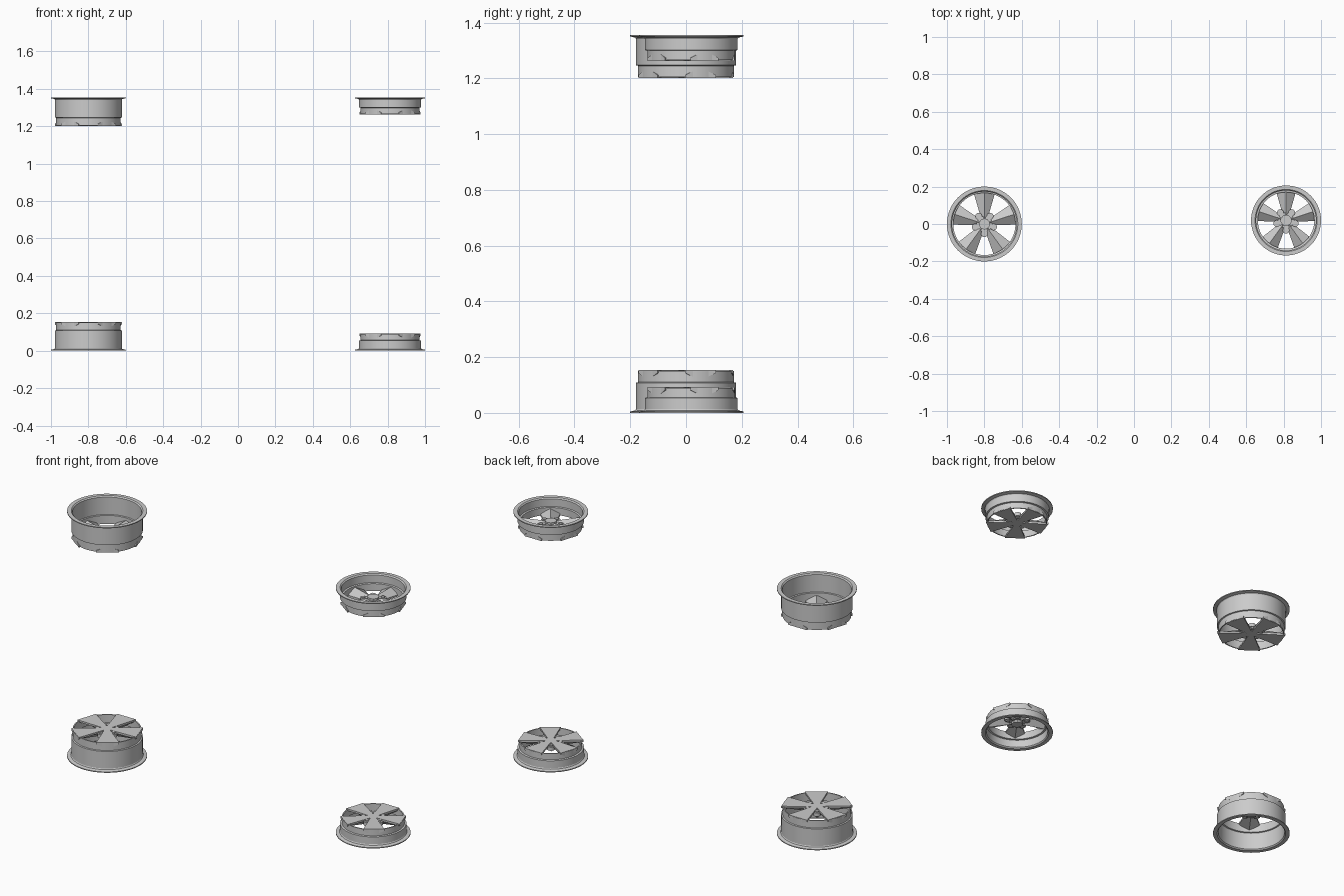
import bpy, bmesh, math
from mathutils import Matrix, Vector

if "Cube" in bpy.data.objects:
    bpy.data.objects.remove(bpy.data.objects["Cube"])

TOTAL = 1.355
SEG = 64


def finish(bm, name, place):
    bm.transform(place)
    bmesh.ops.recalc_face_normals(bm, faces=bm.faces)
    me = bpy.data.meshes.new(name)
    bm.to_mesh(me)
    bm.free()
    ob = bpy.data.objects.new(name, me)
    bpy.context.collection.objects.link(ob)
    bpy.ops.object.select_all(action='DESELECT')
    ob.select_set(True)
    bpy.context.view_layer.objects.active = ob
    bpy.ops.object.shade_smooth_by_angle(angle=math.radians(30))
    return ob


def lathe(bm, profile, seg=SEG):
    """Closed (radius, z) loop turned around the z axis."""
    rings = []
    for i in range(seg):
        a = 2 * math.pi * i / seg
        rings.append([bm.verts.new((r * math.cos(a), r * math.sin(a), z)) for r, z in profile])
    n = len(profile)
    for i in range(seg):
        p, q = rings[i], rings[(i + 1) % seg]
        for k in range(n):
            bm.faces.new((p[k], q[k], q[(k + 1) % n], p[(k + 1) % n]))


def cylinder(bm, r, z0, z1, sides, x=0, y=0, r_top=None):
    bmesh.ops.create_cone(bm, cap_ends=True, segments=sides, radius1=r,
                          radius2=r if r_top is None else r_top, depth=z1 - z0,
                          matrix=Matrix.Translation((x, y, (z0 + z1) / 2)))


def spoke(bm, angle, r_out, half_out, top):
    """Wedge with a flat front and a V-shaped back, widening to the rim."""
    rot = Matrix.Rotation(angle, 4, 'Z')
    ends = []
    for r, h in ((0.025, 0.016), (r_out, half_out)):
        sec = ((-h, top), (h, top), (h, top - 0.01), (0, top - 0.036), (-h, top - 0.01))
        ends.append([bm.verts.new(rot @ Vector((r, y, z))) for y, z in sec])
    a, b = ends
    bm.faces.new(a)
    bm.faces.new(b)
    for k in range(5):
        m = (k + 1) % 5
        bm.faces.new((a[k], a[m], b[m], b[k]))


def wheel(tag, cx, cy, lip, barrel, neck, step, height, half, upper):
    place = Matrix.Translation((cx, cy, 0))
    if upper:
        place = Matrix.Translation((cx, cy, TOTAL)) @ Matrix.Scale(-1, 4, (0, 0, 1))

    # rim barrel with flange and stepped neck
    bm = bmesh.new()
    t = 0.006
    lathe(bm, [(lip, 0), (lip, 0.005), (barrel + 0.003, 0.009), (barrel, 0.014),
               (barrel, step), (neck, step + 0.002), (neck, height - 0.002),
               (neck - t, height - 0.002), (neck - t, step - 0.004),
               (barrel - t, step - 0.006), (barrel - t, 0.006), (barrel, 0)])
    finish(bm, tag + "_rim", place)

    # five spokes
    bm = bmesh.new()
    for i in range(5):
        spoke(bm, math.radians(90 + 72 * i), neck * 0.985, half, height)
    finish(bm, tag + "_spokes", place)

    # hub with centre cap
    bm = bmesh.new()
    cylinder(bm, 0.042, height - 0.03, height - 0.006, 30)
    cylinder(bm, 0.030, height - 0.042, height, 10)
    finish(bm, tag + "_hub", place)

    # lug bosses and nuts between the spokes
    bm = bmesh.new()
    for i in range(5):
        a = math.radians(270 + 72 * i)
        x, y = 0.052 * math.cos(a), 0.052 * math.sin(a)
        cylinder(bm, 0.018, height - 0.028, height - 0.008, 16, x, y)
        cylinder(bm, 0.010, height - 0.034, height - 0.001, 6, x, y)
    finish(bm, tag + "_lugs", place)


# wide pair on the left, narrow pair on the right, each mirrored top to bottom
for upper in (False, True):
    level = "upper" if upper else "lower"
    wheel(level + "_wide_wheel", -0.80, 0.0, 0.20, 0.179, 0.172, 0.108, 0.153, 0.058, upper)
    wheel(level + "_narrow_wheel", 0.813, 0.019, 0.187, 0.166, 0.157, 0.054, 0.092, 0.053, upper)
